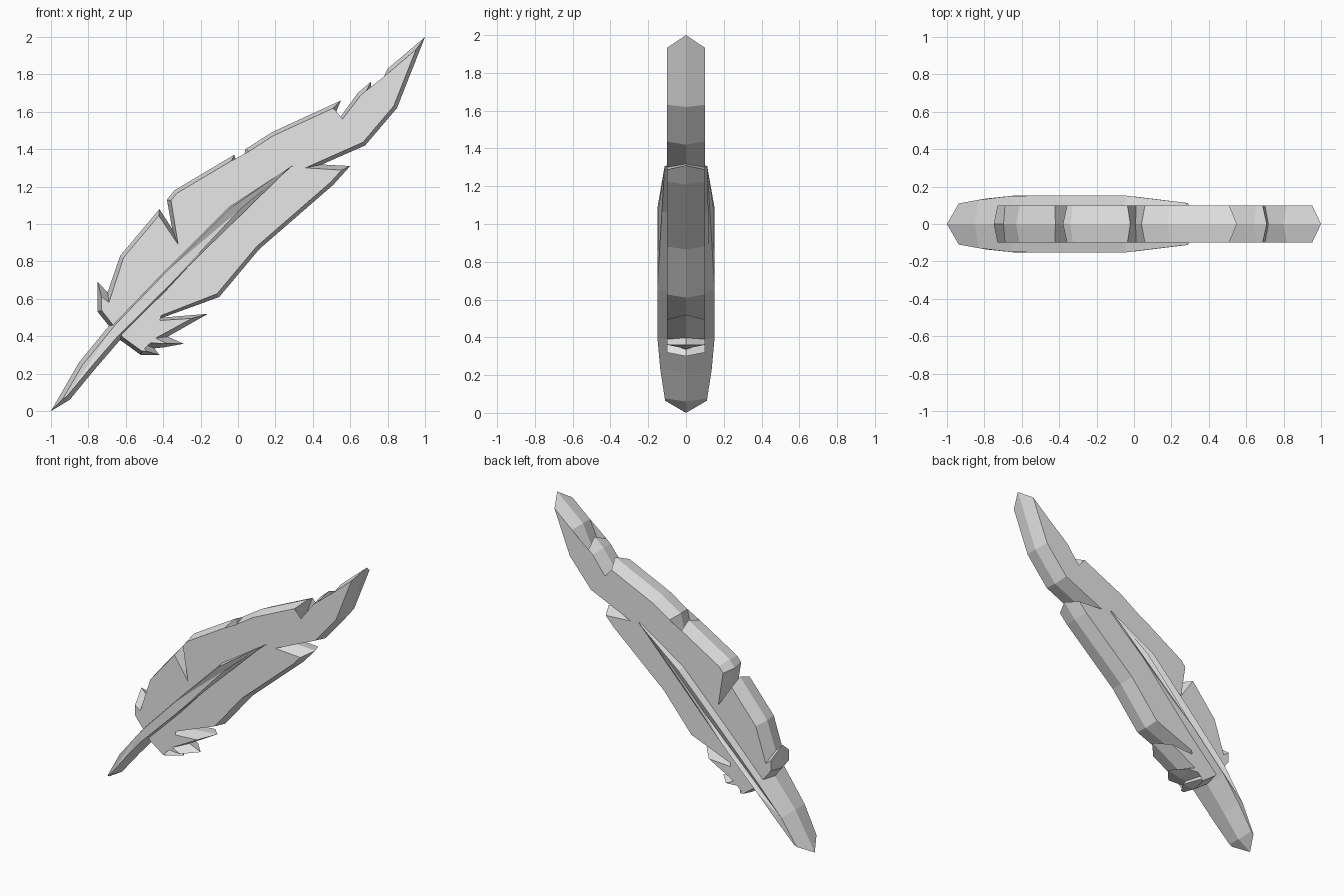
import bpy
import bmesh
from mathutils import Vector

cube = bpy.data.objects.get("Cube")
if cube:
    bpy.data.objects.remove(cube, do_unlink=True)

grey = bpy.data.materials.new("plain_grey")
grey.use_nodes = True
grey.diffuse_color = (0.8, 0.8, 0.8, 1)
grey.node_tree.nodes["Principled BSDF"].inputs["Base Color"].default_value = (0.8, 0.8, 0.8, 1)


def rim_and_face(points, bevel, longest):
    """Split a clockwise outline into a middle rim and an inset face outline."""
    pts = [Vector(p) for p in points]
    rim, face = [], []
    for i, p in enumerate(pts):
        a = (p - pts[i - 1]).normalized()
        b = (pts[(i + 1) % len(pts)] - p).normalized()
        na, nb = Vector((a.y, -a.x)), Vector((b.y, -b.x))
        inward = (na + nb).normalized()
        inset = inward * min(bevel / max(inward.dot(na), 0.01), longest)
        notch = a.x * b.y - a.y * b.x > 0
        rim.append(p - inset if notch else p)
        face.append(p if notch else p + inset)
    return rim, face


def bevelled_plate(name, points, bevel, longest, depth_at):
    """Plate with a sharp middle rim sloping to a front and a back face."""
    rim, face = rim_and_face(points, bevel, longest)
    bm = bmesh.new()
    middle = [bm.verts.new((p.x, 0, p.y)) for p in rim]
    for side in (-1, 1):
        cap = [bm.verts.new((p.x, side * depth_at(p.x), p.y)) for p in face]
        bm.faces.new(cap)
        for i in range(len(cap)):
            bm.faces.new((middle[i - 1], middle[i], cap[i], cap[i - 1]))
    bmesh.ops.triangulate(bm, faces=[f for f in bm.faces if len(f.verts) > 4])
    bmesh.ops.recalc_face_normals(bm, faces=bm.faces)
    mesh = bpy.data.meshes.new(name)
    bm.to_mesh(mesh)
    bm.free()
    mesh.materials.append(grey)
    obj = bpy.data.objects.new(name, mesh)
    bpy.context.collection.objects.link(obj)
    return obj


# Vane outlines, clockwise from the front: upper edge, then lower edge
upper_edge = [
    (-.66, .45), (-.75, .53), (-.75, .69), (-.69, .58), (-.63, .83),
    (-.42, 1.08), (-.32, .89), (-.38, 1.13), (-.34, 1.18), (-.02, 1.37),
    (.01, 1.18), (.04, 1.4), (.18, 1.49), (.55, 1.66), (.42, 1.38),
    (.64, 1.7), (.71, 1.76), (.7, 1.57), (.8, 1.83), (1, 2),
]
lower_edge = [
    (.85, 1.62), (.68, 1.42), (.36, 1.3), (.6, 1.31), (.51, 1.21),
    (.1, .88), (-.1, .61), (-.49, .48), (-.16, .52), (-.44, .39),
    (-.29, .36), (-.4, .34), (-.53, .37), (-.42, .3), (-.52, .3), (-.63, .38),
]
bevelled_plate("vane", upper_edge + lower_edge, 0.02, 0.09, lambda x: 0.1)

# Central shaft, thickest along its middle
shaft_depth = [(-.93, .11), (-.8, .135), (-.64, .152), (-.04, .152), (.27, .115), (.35, .1)]


def depth_of_shaft(x):
    for (x0, d0), (x1, d1) in zip(shaft_depth, shaft_depth[1:]):
        if x <= x1:
            return d0 + (d1 - d0) * max(0, (x - x0) / (x1 - x0))
    return shaft_depth[-1][1]


shaft_outline = [
    (-1, 0), (-.85, .26), (-.67, .48), (-.4, .76), (-.06, 1.1), (.28, 1.33),
    (.35, 1.33), (0, 1.07), (-.39, .65), (-.63, .38), (-.79, .23), (-.9, .06),
]
bevelled_plate("shaft", shaft_outline, 0.023, 0.09, depth_of_shaft)
